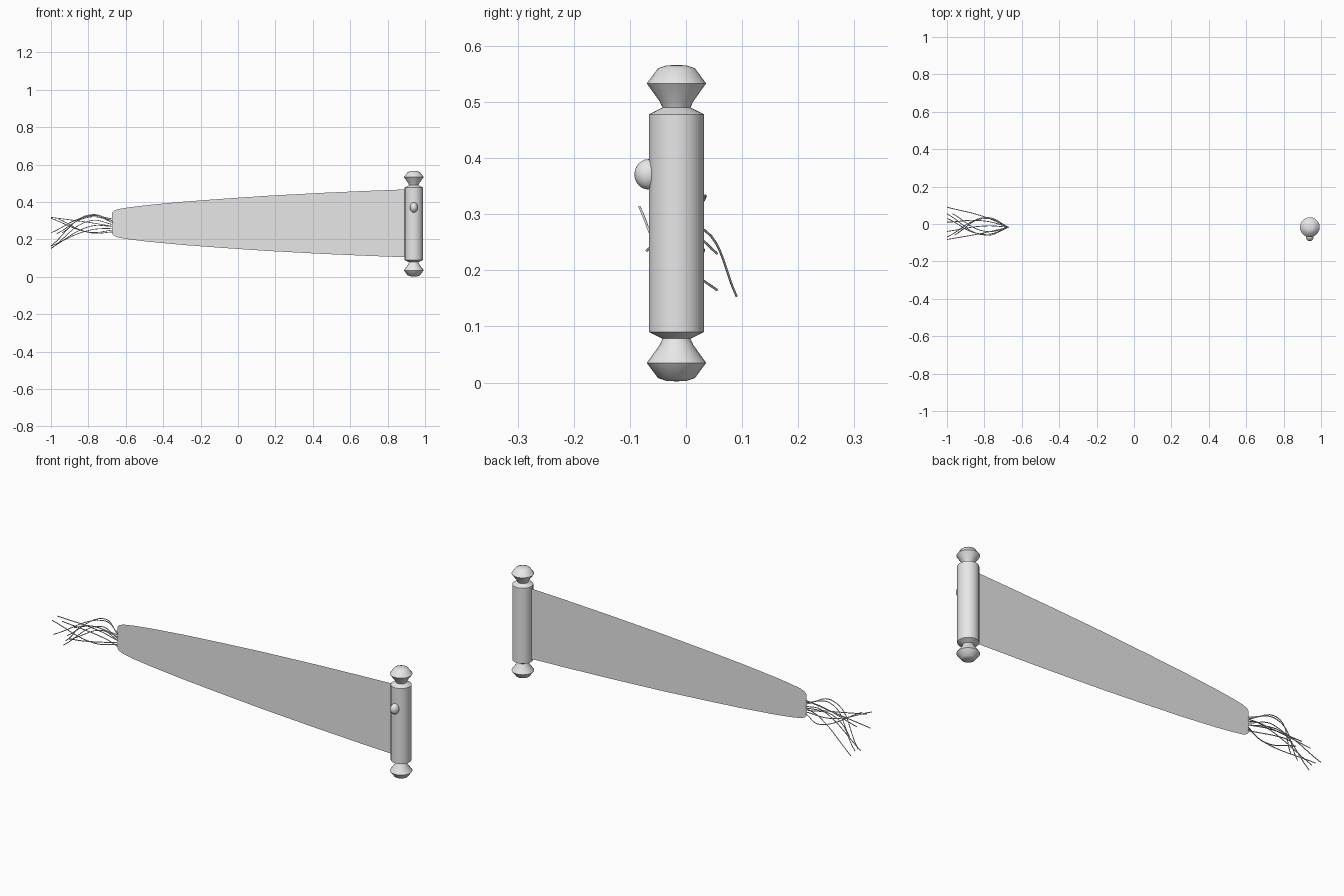
import bpy, bmesh, math

if "Cube" in bpy.data.objects:
    bpy.data.objects.remove(bpy.data.objects["Cube"])

grey = bpy.data.materials.new("plain grey")
grey.diffuse_color = (0.8, 0.8, 0.8, 1)
grey.use_nodes = True
grey.node_tree.nodes["Principled BSDF"].inputs["Base Color"].default_value = grey.diffuse_color
CY = -0.017      # depth of the roller axis and the sheet
RX = 0.94        # roller axis position
MID_Z = 0.286    # mid height of the sheet


def finish(bm, name, smooth=None):
    me = bpy.data.meshes.new(name)
    bm.to_mesh(me)
    bm.free()
    ob = bpy.data.objects.new(name, me)
    bpy.context.collection.objects.link(ob)
    me.materials.append(grey)
    if smooth:
        bpy.ops.object.select_all(action='DESELECT')
        ob.select_set(True)
        bpy.context.view_layer.objects.active = ob
        bpy.ops.object.shade_smooth_by_angle(angle=math.radians(smooth))
    return ob


def lathe(name, profile, sides, smooth):
    """Spin a (radius, z) profile about the roller axis."""
    bm = bmesh.new()
    vs = [bm.verts.new((RX + r, CY, z)) for r, z in profile]
    es = [bm.edges.new(p) for p in zip(vs, vs[1:])]
    bmesh.ops.spin(bm, geom=vs + es, cent=(RX, CY, 0), axis=(0, 0, 1),
                   angle=2 * math.pi, steps=sides)
    bmesh.ops.remove_doubles(bm, verts=bm.verts, dist=1e-5)
    bmesh.ops.recalc_face_normals(bm, faces=bm.faces)
    return finish(bm, name, smooth)


# Roller with a knob at each end
knob = [(0, 0.002), (0.018, 0.003), (0.033, 0.008), (0.053, 0.035),
        (0.030, 0.067), (0.025, 0.078), (0.049, 0.090)]
roller = knob + [(r, 0.568 - z) for r, z in reversed(knob)]
lathe("roller", roller, 20, 60)

# Button on the front of the roller
bm = bmesh.new()
bmesh.ops.create_uvsphere(bm, u_segments=20, v_segments=12, radius=1)
bmesh.ops.scale(bm, vec=(0.021, 0.025, 0.027), verts=bm.verts)
bmesh.ops.translate(bm, vec=(RX, -0.067, 0.371), verts=bm.verts)
finish(bm, "button", 60)

# Thin tapering sheet, built as a strip of (x, half height) columns
outline = [(-0.673, 0.056), (-0.665, 0.066), (-0.64, 0.076), (-0.58, 0.086),
           (-0.48, 0.098), (-0.3, 0.115), (-0.1, 0.130), (0.15, 0.147),
           (0.45, 0.163), (0.70, 0.174), (RX, 0.183)]
bm = bmesh.new()
cols = [[bm.verts.new((x, CY, MID_Z + s * h)) for s in (-1, 1)] for x, h in outline]
for a, b in zip(cols, cols[1:]):
    bm.faces.new((a[0], b[0], b[1], a[1]))
finish(bm, "sheet")

# Tassel strands: start z, bulge (y, z), end (x, y, z)
strands = [
    (0.30, 0.035, 0.332, -0.94, -0.045, 0.235),
    (0.31, 0.030, 0.325, -1.00, -0.070, 0.235),
    (0.29, -0.055, 0.328, -1.00, 0.030, 0.165),
    (0.30, -0.040, 0.320, -0.97, 0.055, 0.230),
    (0.28, 0.015, 0.300, -1.00, 0.010, 0.150),
    (0.27, 0.035, 0.270, -1.00, 0.090, 0.154),
    (0.26, -0.060, 0.250, -1.00, 0.055, 0.165),
    (0.25, -0.045, 0.238, -1.00, -0.083, 0.313),
    (0.24, 0.032, 0.236, -0.96, -0.060, 0.310),
    (0.27, -0.010, 0.290, -1.00, -0.040, 0.318),
]
cu = bpy.data.curves.new("tassel_strands", 'CURVE')
cu.dimensions = '3D'
cu.bevel_depth = 0.0022
cu.bevel_resolution = 1
cu.resolution_u = 8
cu.use_fill_caps = True
for z0, my, mz, ex, ey, ez in strands:
    sp = cu.splines.new('BEZIER')
    pts = [(-0.67, CY, z0), (-0.79, my, mz), (ex, ey, ez)]
    sp.bezier_points.add(len(pts) - 1)
    for bp, co in zip(sp.bezier_points, pts):
        bp.co = co
        bp.handle_left_type = bp.handle_right_type = 'AUTO'
cu.materials.append(grey)
bpy.context.collection.objects.link(bpy.data.objects.new("tassel_strands", cu))
